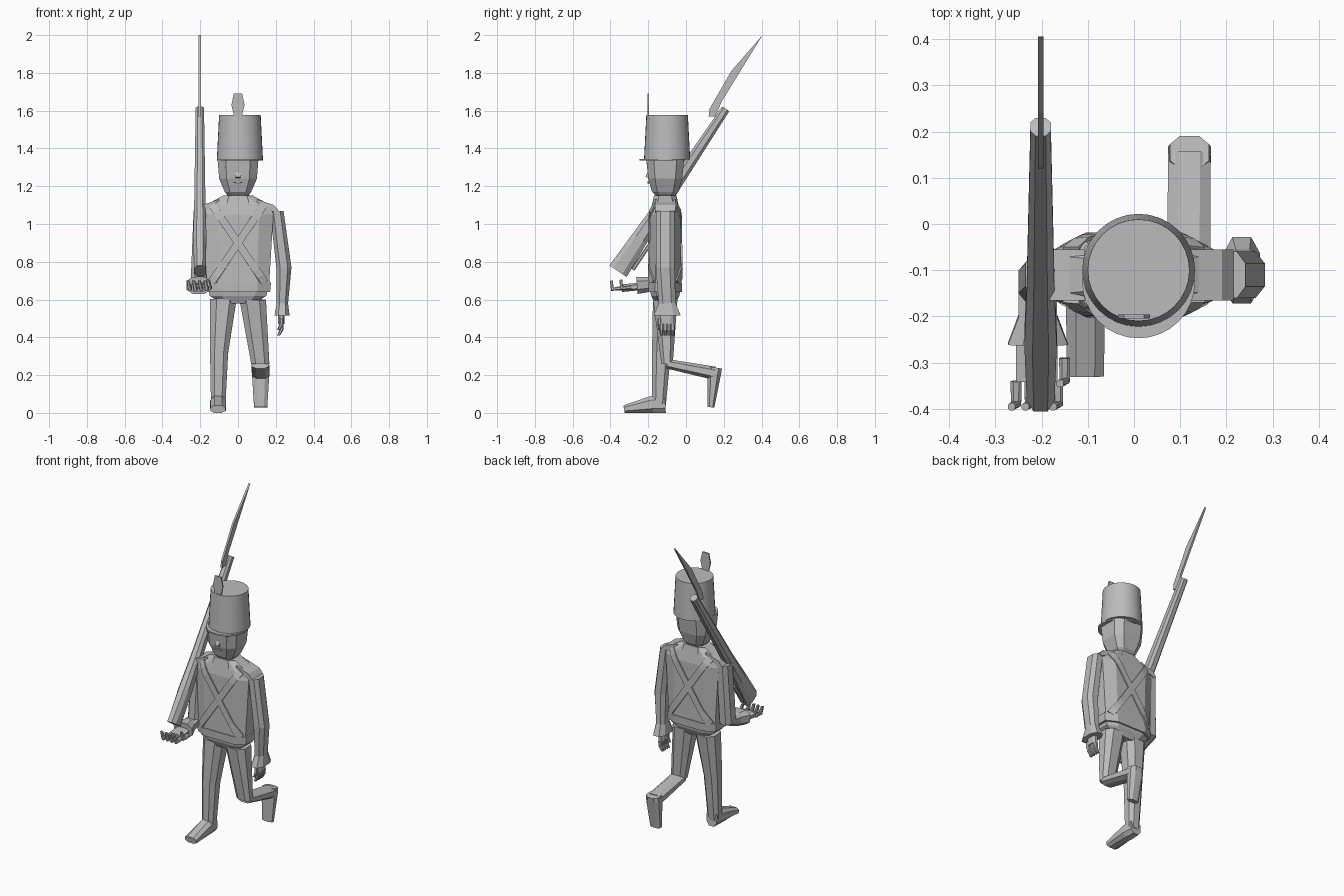
import bpy, bmesh
from mathutils import Vector
from mathutils.bvhtree import BVHTree

default_cube = bpy.data.objects.get("Cube")
if default_cube:
    bpy.data.objects.remove(default_cube)

GREY = (.5, .5, .5, 1)
SIDES = {"left": 1, "right": -1}
RIGHT_AXIS = Vector((1, 0, 0))
MID_Y = -.11

material = bpy.data.materials.new("plain grey")
material.use_nodes = True
material.diffuse_color = GREY
material.node_tree.nodes["Principled BSDF"].inputs["Base Color"].default_value = GREY


def finish(name, bm):
    bmesh.ops.recalc_face_normals(bm, faces=bm.faces)
    mesh = bpy.data.meshes.new(name)
    bm.to_mesh(mesh)
    bm.free()
    mesh.materials.append(material)
    part = bpy.data.objects.new(name, mesh)
    bpy.context.collection.objects.link(part)
    return part


def bridge(bm, rings):
    """Join consecutive closed rings with quads and cap both ends."""
    for lower, upper in zip(rings, rings[1:]):
        for i in range(len(lower)):
            bm.faces.new((lower[i - 1], lower[i], upper[i], upper[i - 1]))
    bm.faces.new(rings[0])
    bm.faces.new(rings[-1])


def limb(name, joints, sizes, flat=.5):
    """Chamfered box section swept through joints; sizes are half width and half depth."""
    bm = bmesh.new()
    joints = [Vector(joint) for joint in joints]
    outline = [complex(1, end * flat) * 1j ** quarter for quarter in range(4) for end in (-1, 1)]
    rings = []
    for i, (joint, (width, depth)) in enumerate(zip(joints, sizes)):
        before, after = joints[max(i - 1, 0)], joints[min(i + 1, len(joints) - 1)]
        inward = (after - before).cross(RIGHT_AXIS).normalized()
        rings.append([bm.verts.new(joint + RIGHT_AXIS * width * p.real + inward * depth * p.imag)
                      for p in outline])
    bridge(bm, rings)
    return finish(name, bm)


def column(name, rows, flat=.6):
    """Upright body part; each row is height, half width and half depth."""
    return limb(name, [(0, MID_Y, row[0]) for row in rows], [row[1:] for row in rows], flat)


def plate(name, outline, position, half, sideways=False):
    """Extrude a flat outline along y, or along x when it is seen from the side."""
    bm = bmesh.new()
    rings = []
    for level in (position - half, position + half):
        rings.append([bm.verts.new((level, a, b) if sideways else (a, level, b)) for a, b in outline])
    bridge(bm, rings)
    return finish(name, bm)


def diamond(name, x, z, width, height):
    outline = [(x - width, z), (x, z - height), (x + width, z), (x, z + height)]
    plate(name, outline, -.2, .004)


def drum(name, centre, bottom, top, depth):
    bm = bmesh.new()
    bmesh.ops.create_cone(bm, cap_ends=True, segments=32, radius1=bottom, radius2=top, depth=depth)
    bmesh.ops.translate(bm, verts=bm.verts, vec=centre)
    return finish(name, bm)


def hand(word, wrist, reach, curl, spread, palm_size):
    """Palm, four curled fingers and a thumb."""
    wrist, reach, curl, spread = (Vector(v) for v in (wrist, reach, curl, spread))
    limb(word + "_palm", [wrist, wrist + reach], [palm_size, palm_size])
    finger_sizes = [(.012, .012), (.011, .011), (.008, .008)]
    roots = {f"finger_{i + 1}": wrist + reach + spread * (i - 1.5) for i in range(4)}
    roots["thumb"] = wrist + reach / 2 + spread * 2
    for finger, root in roots.items():
        knuckle = root + reach / 2
        limb(f"{word}_{finger}", [root, knuckle, knuckle + curl], finger_sizes)


# Tall hat, visor and plume
hat = drum("hat", (.01, -.1, 1.46), .122, .11, .235)
visor = drum("visor", (.01, -.125, 1.34), .122, .122, .01)
plume_half = [(.015, 1.55), (.035, 1.63), (.022, 1.69)]
plate("plume", plume_half + [(-x, z) for x, z in reversed(plume_half)], -.2, .004)

# Head with tapered jaw, neck and collar
column("head", [(1.15, .055, .05), (1.17, .07, .07), (1.24, .1, .09), (1.34, .108, .1)])
column("neck", [(1.1, .06, .05), (1.2, .055, .045)])
column("collar", [(1.1, .1, .07), (1.15, .08, .06)])

# Face
plate("nose", [(-.19, 1.3), (-.215, 1.25), (-.19, 1.24)], 0, .012, sideways=True)
diamond("mouth", 0, 1.22, .03, .006)
for word, side in SIDES.items():
    diamond(word + "_eye", side * .045, 1.3, .024, .012)
    diamond(word + "_brow", side * .045, 1.32, .03, .006)

# Coat and waist belt
coat = column("coat", [(.58, .09, .055), (.62, .15, .075), (.68, .165, .085), (1.05, .187, .08),
                       (1.1, .17, .07), (1.15, .08, .055)])
column("waist_belt", [(.64, .17, .088), (.69, .175, .09)])

# Crossed straps laid on the coat, front and back
STEPS = 12
surface = bmesh.new()
surface.from_mesh(coat.data)
tree = BVHTree.FromBMesh(surface)
surface.free()
for facing, outward in {"front": -1, "back": 1}.items():
    for word, side in SIDES.items():
        bm = bmesh.new()
        rows = []
        shoulder, hip = Vector((side * .135, outward, 1.1)), Vector((side * -.14, outward, .69))
        across = Vector((side * .017, 0, -.011))
        for i in range(STEPS + 1):
            middle = shoulder.lerp(hip, i / STEPS)
            row = []
            for edge in (middle + across, middle - across):
                point = tree.ray_cast(edge, Vector((0, -outward, 0)))[0]
                row.append(bm.verts.new(point))
            rows.append(row)
        for upper, lower in zip(rows, rows[1:]):
            bm.faces.new((upper[0], upper[1], lower[1], lower[0]))
        strap = finish(f"{facing}_{word}_strap", bm)
        thickness = strap.modifiers.new("thickness", "SOLIDIFY")
        thickness.thickness, thickness.offset = .016, 0

# Shoulder pads
for word, side in SIDES.items():
    slope = [(.1, 1.13), (.19, 1.1), (.215, 1.07), (.2, 1.06), (.1, 1.1)]
    plate(word + "_shoulder_pad", [(side * x, z) for x, z in slope], MID_Y, .055)

# Standing right leg and foot
hip, knee, ankle = (-.078, MID_Y, .6), (-.1, -.13, .32), (-.105, -.143, .04)
limb("right_leg", [hip, knee, ankle], [(.07, .065), (.048, .05), (.038, .036)])
heel, instep, toe = (-.105, -.11, .05), (-.105, -.18, .045), (-.105, -.328, .02)
limb("right_foot", [heel, instep, toe], [(.036, .05), (.042, .045), (.04, .02)])

# Raised left leg, bent at the knee, with the toe hanging down
hip, knee, ankle = (.078, MID_Y, .6), (.118, -.1, .26), (.12, .15, .21)
limb("left_thigh", [hip, knee], [(.07, .065), (.048, .03)])
limb("left_shin", [knee, ankle], [(.047, .025), (.046, .035)])
heel, toe = (.12, .155, .24), (.12, .132, .03)
limb("left_foot", [heel, ankle, toe], [(.042, .036), (.046, .036), (.035, .018)])

# Hanging left arm with flared cuff
shoulder, elbow = (.205, MID_Y, 1.07), (.243, MID_Y, .77)
wrist, cuff = (.235, -.1, .58), (.233, -.1, .515)
limb("left_arm", [shoulder, elbow, wrist, cuff], [(.036, .05), (.04, .05), (.03, .045), (.04, .072)])
hand("left", wrist=(.23, -.1, .53), reach=(0, 0, -.06), curl=(-.015, 0, -.03),
     spread=(0, -.02, 0), palm_size=(.017, .036))

# Right arm, bent forward under the gun, with flared cuff
shoulder, elbow = (-.195, MID_Y, 1.07), (-.208, -.125, .7)
wrist, cuff = (-.208, -.2, .68), (-.208, -.26, .675)
limb("right_arm", [shoulder, elbow, wrist, cuff], [(.04, .05), (.042, .05), (.042, .04), (.065, .045)])
hand("right", wrist=(-.21, -.24, .67), reach=(0, -.1, -.01), curl=(-.01, -.005, .045),
     spread=(.03, 0, 0), palm_size=(.045, .02))

# Sloped gun with trigger guard, and the bayonet at its muzzle
butt, muzzle = Vector((-.202, -.36, .75)), Vector((-.202, .21, 1.61))
limb("gun", [butt.lerp(muzzle, t) for t in (0, .2, .4, 1)],
     [(.03, .055), (.035, .045), (.03, .035), (.022, .023)])
guard = Vector((0, .05, -.035))
limb("trigger_guard", [butt.lerp(muzzle, t) + guard for t in (.05, .2)], [(.007, .01)] * 2)
blade = [(.12, 1.57), (.125, 1.61), (.24, 1.81), (.405, 2), (.19, 1.65), (.155, 1.57)]
plate("bayonet", blade, muzzle.x, .006, sideways=True)

# Smooth the round hat, keeping its rims sharp
bpy.ops.object.select_all(action="DESELECT")
for part in (hat, visor):
    part.select_set(True)
bpy.context.view_layer.objects.active = hat
bpy.ops.object.shade_smooth_by_angle()
